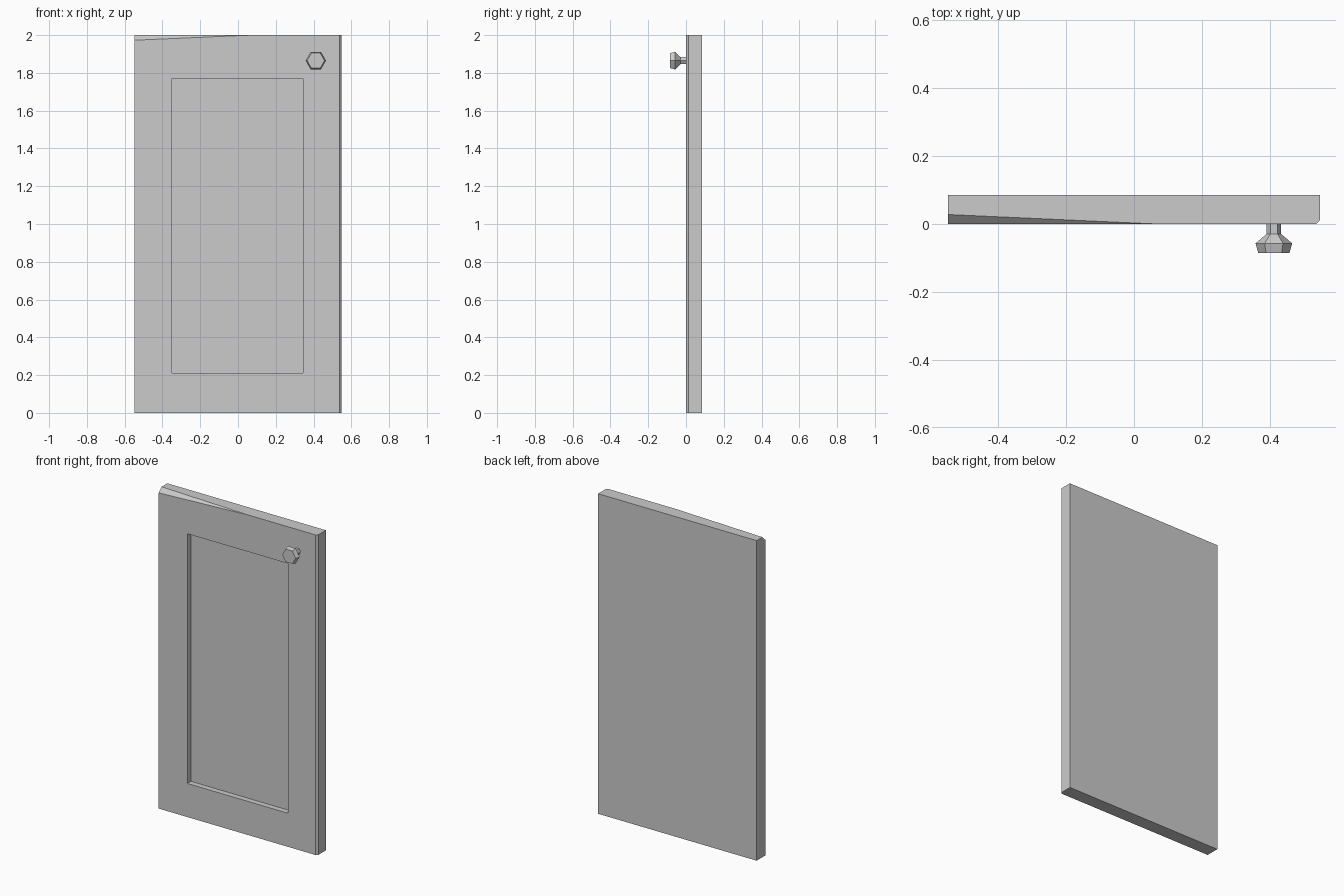
import bpy
import bmesh
from math import pi, cos, sin
from mathutils import Vector

old = bpy.data.objects.get("Cube")
if old:
    bpy.data.objects.remove(old, do_unlink=True)

grey = bpy.data.materials.new("plain_grey")
grey.use_nodes = True
colour = (0.6, 0.6, 0.6, 1)
grey.diffuse_color = colour
grey.node_tree.nodes["Principled BSDF"].inputs["Base Color"].default_value = colour


def finish(bm, name):
    bmesh.ops.recalc_face_normals(bm, faces=bm.faces)
    mesh = bpy.data.meshes.new(name)
    bm.to_mesh(mesh)
    bm.free()
    mesh.materials.append(grey)
    obj = bpy.data.objects.new(name, mesh)
    bpy.context.collection.objects.link(obj)
    return obj


def slice_off(bm, point, normal):
    """Remove everything beyond a plane and cap the cut."""
    geom = bm.verts[:] + bm.edges[:] + bm.faces[:]
    cut = bmesh.ops.bisect_plane(bm, geom=geom, dist=1e-6, plane_co=point,
                                 plane_no=normal, clear_outer=True)
    edges = [e for e in cut["geom_cut"] if isinstance(e, bmesh.types.BMEdge)]
    bmesh.ops.holes_fill(bm, edges=[e for e in edges if e.is_boundary], sides=0)


# Door slab
half, thick, height = 0.548, 0.085, 2.0
bm = bmesh.new()
bmesh.ops.create_cube(bm, size=1)
for v in bm.verts:
    v.co = ((v.co.x * 2 * half), (v.co.y + 0.5) * thick, (v.co.z + 0.5) * height)

# Recessed centre panel, framed by inset faces
bm.normal_update()
front = min(bm.faces, key=lambda f: f.normal.y)
bmesh.ops.inset_individual(bm, faces=[front], thickness=0.2)
for v in front.verts:
    v.co.x = 0.345 if v.co.x > 0 else -0.35
    v.co.z = 1.77 if v.co.z > 1 else 0.21
bmesh.ops.inset_individual(bm, faces=[front], thickness=0)
for v in front.verts:
    v.co.y = 0.035

# Chamfer down one side, and a tapering cut at the opposite top corner
slice_off(bm, Vector((0.537, 0, 0)), Vector((0.012, -0.011, 0)).normalized())
a = Vector((-half, 0, 1.973))
b = Vector((-half, 0.028, height))
c = Vector((0.07, 0, height))
normal = (b - a).cross(c - a).normalized()
if normal.z < 0:
    normal.negate()
slice_off(bm, a, normal)
finish(bm, "door_panel")

# Six-sided knob: neck, flare and tapered head
bm = bmesh.new()
rings = []
for radius, y in ((0.021, 0), (0.021, -0.029), (0.054, -0.057), (0.046, -0.085)):
    rings.append([bm.verts.new((0.412 + radius * cos(i * pi / 3), y,
                                1.865 + radius * sin(i * pi / 3))) for i in range(6)])
for lower, upper in zip(rings, rings[1:]):
    for i in range(6):
        j = (i + 1) % 6
        bm.faces.new((lower[i], lower[j], upper[j], upper[i]))
bm.faces.new(rings[0])
bm.faces.new(rings[-1])
finish(bm, "knob")
